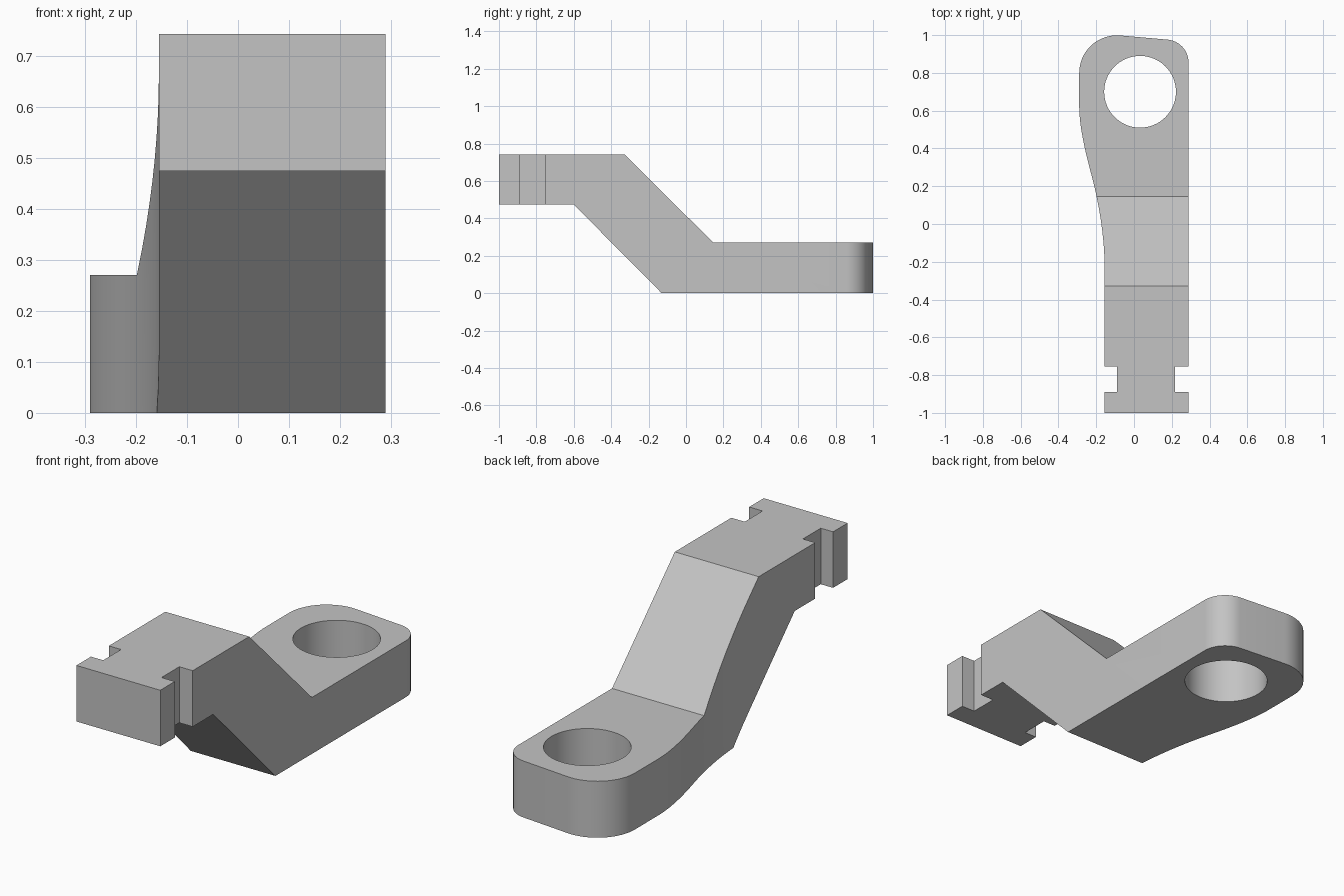
import bpy, bmesh, math
from mathutils import Vector

cube = bpy.data.objects.get("Cube")
if cube:
    bpy.data.objects.remove(cube, do_unlink=True)

grey = bpy.data.materials.new("plain_grey")
grey.use_nodes = True
colour = (0.55, 0.55, 0.55, 1)
grey.diffuse_color = colour
grey.node_tree.nodes["Principled BSDF"].inputs["Base Color"].default_value = colour


def arc(start, corner, end, steps=12):
    """Conic arc tangent to both lines meeting at the corner."""
    a, c, b = Vector(start), Vector(corner), Vector(end)
    w = math.sin((a - c).angle(b - c) / 2)
    points = []
    for i in range(steps + 1):
        t = i / steps
        ka, kc, kb = (1 - t) ** 2, 2 * w * t * (1 - t), t * t
        points.append((ka * a + kc * c + kb * b) / (ka + kc + kb))
    return points


def prism(name, points, offset):
    """Extrude a closed 3D polygon along an offset."""
    bm = bmesh.new()
    face = bm.faces.new([bm.verts.new(p) for p in points])
    top = bmesh.ops.extrude_face_region(bm, geom=[face])["geom"]
    verts = [v for v in top if isinstance(v, bmesh.types.BMVert)]
    bmesh.ops.translate(bm, verts=verts, vec=offset)
    bmesh.ops.recalc_face_normals(bm, faces=bm.faces)
    mesh = bpy.data.meshes.new(name)
    bm.to_mesh(mesh)
    bm.free()
    mesh.materials.append(grey)
    obj = bpy.data.objects.new(name, mesh)
    bpy.context.collection.objects.link(obj)
    return obj


def combine(obj, other, operation):
    mod = obj.modifiers.new(operation.lower(), "BOOLEAN")
    mod.operation, mod.object, mod.solver = operation, other, "EXACT"
    bpy.context.view_layer.objects.active = obj
    bpy.ops.object.modifier_apply(modifier=mod.name)
    bpy.data.objects.remove(other, do_unlink=True)


# Side profile: raised tongue, sloping web, low eye end
profile = [(-1, 0.474), (-0.6, 0.474), (-0.13, 0), (1.1, 0),
           (1.1, 0.27), (0.146, 0.27), (-0.328, 0.742), (-1, 0.742)]
bracket = prism("cranked_bracket", [(-0.5, y, z) for y, z in profile], (1, 0, 0))

# Plan outline: notched tongue, rounded eye corners and an S-curved edge
left, right = -0.155, 0.289
outline = [(left, -1.1), (right, -1.1), (right, -0.89), (0.218, -0.89),
           (0.218, -0.755), (right, -0.755)]
outline += arc((right, 0.855), (right, 0.966), (0.178, 0.976))
outline += arc((-0.072, 0.998), (-0.29, 1.018), (-0.29, 0.8), 16)
outline += arc((-0.29, 0.62), (-0.29, 0.5), (-0.228, 0.27))
outline += arc((-0.228, 0.27), (left, 0), (left, -0.25))[1:]
outline += [(left, -0.755), (-0.09, -0.755), (-0.09, -0.89), (left, -0.89)]
plan = prism("plan_cutter", [(p[0], p[1], -0.2) for p in outline], (0, 0, 1.2))
plan.hide_render = True

# Trim the tongue's free end square
for v in plan.data.vertices:
    v.co.y = max(v.co.y, -1)
for v in bracket.data.vertices:
    if v.co.y < -0.9:
        v.co.y = -1.1
combine(bracket, plan, "INTERSECT")

# Round bolt hole
ring = [(0.032 + 0.19 * math.cos(a), 0.7 + 0.19 * math.sin(a), -0.2)
        for a in (math.tau * i / 64 for i in range(64))]
hole = prism("hole_cutter", ring, (0, 0, 1))
hole.hide_render = True
combine(bracket, hole, "DIFFERENCE")

# Smooth the curved walls, keep machined edges sharp
bpy.ops.object.select_all(action="DESELECT")
bracket.select_set(True)
bpy.context.view_layer.objects.active = bracket
bpy.ops.object.shade_smooth_by_angle(angle=math.radians(25))
